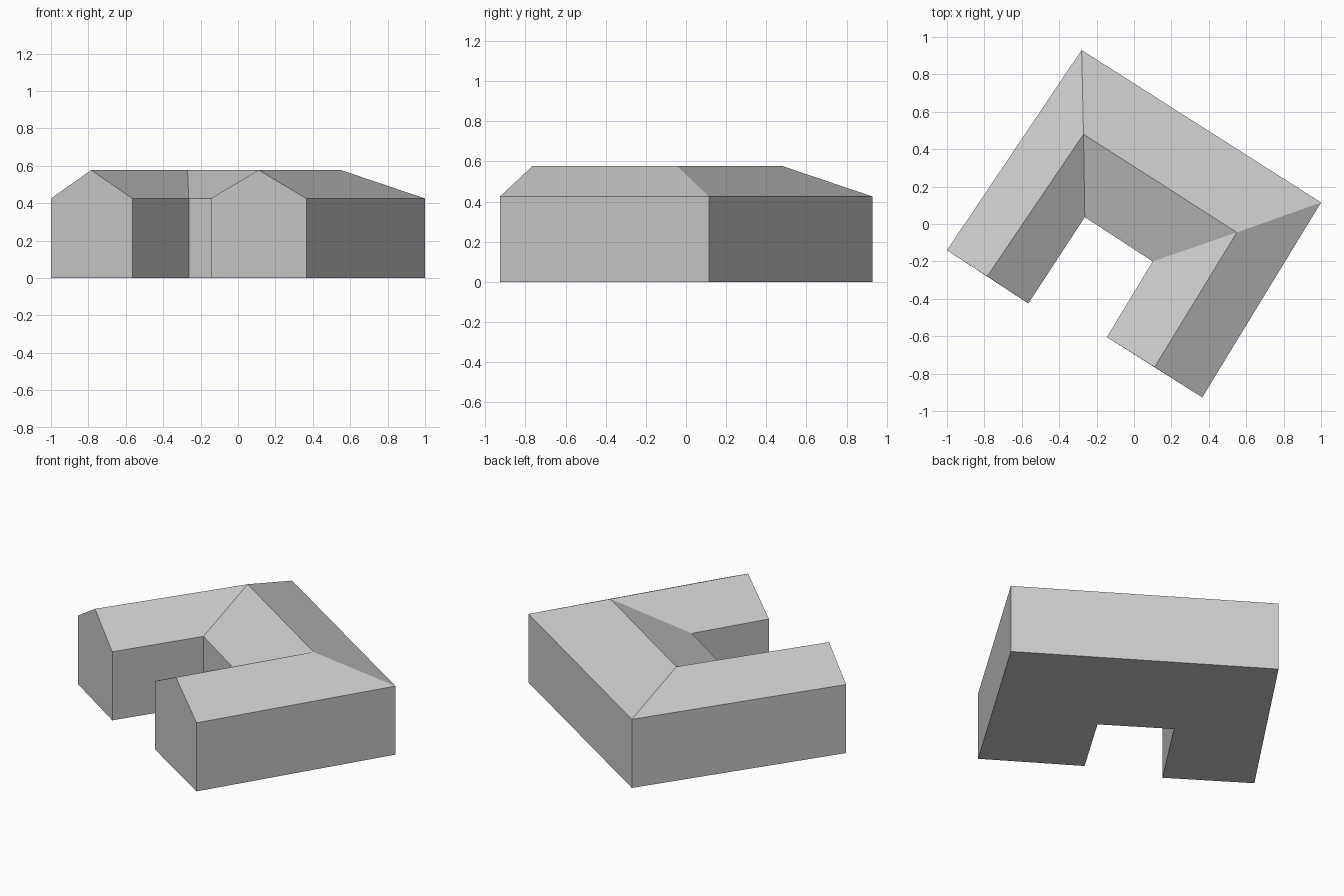
import bpy
import bmesh

cube = bpy.data.objects.get("Cube")
if cube:
    bpy.data.objects.remove(cube, do_unlink=True)

EAVE, RIDGE = 0.425, 0.577

# Plan of the three wings: outer wall, roof ridge and courtyard wall at each station
outer = [(-1.0, -0.14), (-0.28, 0.93), (1.0, 0.115), (0.365, -0.927)]
ridge = [(-0.785, -0.28), (-0.27, 0.48), (0.55, -0.045), (0.11, -0.765)]
inner = [(-0.565, -0.425), (-0.263, 0.037), (0.1, -0.2), (-0.145, -0.605)]


def make_material(name, rgb):
    mat = bpy.data.materials.new(name)
    mat.use_nodes = True
    color = (*rgb, 1.0)
    mat.diffuse_color = color
    mat.node_tree.nodes["Principled BSDF"].inputs["Base Color"].default_value = color
    return mat


def make_building(name, material):
    bm = bmesh.new()
    # One gabled cross-section per station, mitred at the corners
    sections = []
    for o, r, i in zip(outer, ridge, inner):
        profile = [(*o, 0), (*o, EAVE), (*r, RIDGE), (*i, EAVE), (*i, 0)]
        sections.append([bm.verts.new(p) for p in profile])
    # Walls, roof slopes and floor between neighbouring sections
    for a, b in zip(sections, sections[1:]):
        for k in range(len(a)):
            n = (k + 1) % len(a)
            bm.faces.new((a[k], a[n], b[n], b[k]))
    # Gable ends
    bm.faces.new(sections[0])
    bm.faces.new(sections[-1])
    bmesh.ops.recalc_face_normals(bm, faces=bm.faces)
    mesh = bpy.data.meshes.new(name)
    bm.to_mesh(mesh)
    bm.free()
    mesh.materials.append(material)
    obj = bpy.data.objects.new(name, mesh)
    bpy.context.collection.objects.link(obj)
    return obj


make_building("courtyard_building", make_material("light_grey", (0.6, 0.6, 0.6)))
